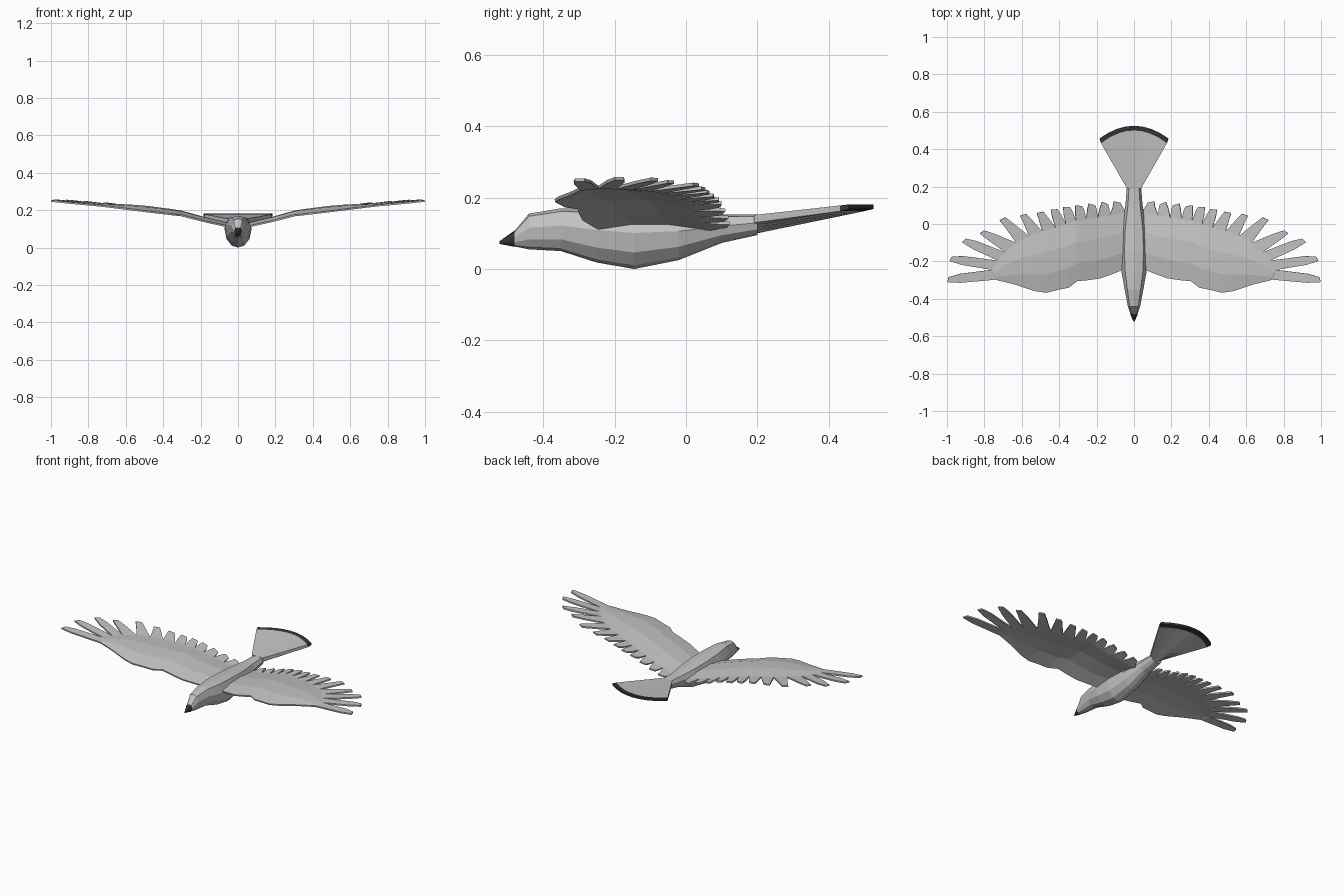
import bpy, bmesh, math

if "Cube" in bpy.data.objects:
    bpy.data.objects.remove(bpy.data.objects["Cube"])


def material(name, value):
    m = bpy.data.materials.new(name)
    m.diffuse_color = (value, value, value, 1)
    m.use_nodes = True
    m.node_tree.nodes["Principled BSDF"].inputs["Base Color"].default_value = m.diffuse_color
    return m


grey = material("feather_grey", 0.55)
dark = material("dark_tip", 0.035)


def make_object(name, verts, faces, mats):
    me = bpy.data.meshes.new(name)
    me.from_pydata(verts, [], faces)
    bm = bmesh.new()
    bm.from_mesh(me)
    bmesh.ops.remove_doubles(bm, verts=bm.verts, dist=0.0005)
    bmesh.ops.recalc_face_normals(bm, faces=bm.faces)
    bm.to_mesh(me)
    bm.free()
    for m in mats:
        me.materials.append(m)
    ob = bpy.data.objects.new(name, me)
    bpy.context.collection.objects.link(ob)
    return ob


# Faceted cross-section shared by the body and beak
HALF = [(0, 1), (.7, .85), (1, .2), (.85, -.45), (.45, -.88), (0, -1)]
SECTION = HALF + [(-x, z) for x, z in HALF[-2:0:-1]]


def loft(name, rings, mat):
    verts, faces, n = [], [], len(SECTION)
    for y, low, high, w in rings:
        mid, h = (low + high) / 2, (high - low) / 2
        verts += [(x * w, y, mid + z * h) for x, z in SECTION]
    for r in range(len(rings) - 1):
        for i in range(n):
            j = (i + 1) % n
            faces.append((r * n + i, r * n + j, (r + 1) * n + j, (r + 1) * n + i))
    faces += [tuple(range(n)), tuple(range(len(verts) - n, len(verts)))]
    return make_object(name, verts, faces, [mat])


# Body and beak: y, bottom, top, half width
loft("body", [(-.48, .063, .107, .02), (-.44, .055, .155, .033),
              (-.35, .05, .17, .05), (-.25, .018, .17, .068),
              (-.145, 0, .168, .073), (-.02, .025, .16, .066),
              (.1, .073, .152, .046), (.2, .095, .152, .038)], grey)
loft("beak", [(-.522, .07, .078, .003), (-.48, .062, .108, .021)], dark)

# Fan tail with a dark band along its curved end
verts, faces = [], []
COLS = 9
for row in range(3):
    for i in range(COLS):
        u = i / (COLS - 1) * 2 - 1
        end = .525 - .068 * u * u
        w, y, low, high = [(.038, .19, .098, .151), (.176, end - .025, .162, .178),
                           (.185, end, .168, .181)][row]
        low += (high - low) * .6 * abs(u) if row == 0 else 0
        verts += [(u * w, y, high), (u * w, y, low)]


def tail_id(r, c, side):
    return (r * COLS + c) * 2 + side


for r in range(2):
    for c in range(COLS - 1):
        for s in (0, 1):
            faces.append([tail_id(r, c, s), tail_id(r, c + 1, s),
                          tail_id(r + 1, c + 1, s), tail_id(r + 1, c, s)])
    for c in (0, COLS - 1):
        faces.append([tail_id(r, c, 0), tail_id(r + 1, c, 0),
                      tail_id(r + 1, c, 1), tail_id(r, c, 1)])
for r in (0, 2):
    for c in range(COLS - 1):
        faces.append([tail_id(r, c, 0), tail_id(r, c + 1, 0),
                      tail_id(r, c + 1, 1), tail_id(r, c, 1)])
tail = make_object("tail", verts, faces, [grey, dark])
for p in tail.data.polygons:
    x, y, z = p.center
    if y > .525 - .068 * (x / .18) ** 2 - .02:
        p.material_index = 1

# Wing plan: feather tips, gaps between feathers, and leading edge, from tip to root
TIPS = [(.99, -.297), (.975, -.187), (.905, -.09), (.81, -.045), (.70, .025),
        (.59, .045), (.50, .058), (.425, .073), (.36, .087), (.295, .093),
        (.225, .1), (.155, .107), (.09, .113)]
GAPS = [(.74, -.297), (.76, -.245), (.73, -.195), (.69, -.15), (.63, -.10),
        (.56, -.065), (.49, -.04), (.42, -.02), (.365, 0), (.31, .015),
        (.255, .025), (.195, .035), (.13, .045), (.04, .06)]
LEAD = [(.74, -.297), (.72, -.303), (.68, -.312), (.63, -.325), (.58, -.342),
        (.53, -.358), (.47, -.367), (.41, -.352), (.35, -.34), (.305, -.305),
        (.25, -.30), (.18, -.29), (.11, -.265), (.04, -.235)]
RISE = [(0, .1), (.07, .116), (.2, .145), (.3, .173), (.5, .2), (.7, .222), (1.01, .253)]


def height(x, y):
    for (a, za), (b, zb) in zip(RISE, RISE[1:]):
        if x <= b:
            break
    return za + (zb - za) * (x - a) / (b - a) + .05 * (y + .25) * min(1, x * 2)


def wing(name, side):
    verts, faces = [], []

    def face(points):
        start = len(verts)
        verts.extend((side * x, y, height(x, y) + lift) for x, y, lift in points)
        faces.append(list(range(start, len(verts))))

    def column(i):
        (ax, ay), (bx, by) = LEAD[i], GAPS[i]
        camber = .06 * math.hypot(bx - ax, by - ay)
        return [(ax + (bx - ax) * t, ay + (by - ay) * t, k * camber)
                for t, k in ((0, 0), (.3, .8), (.65, .8), (1, 0))]

    for i, (tx, ty) in enumerate(TIPS):
        # Inner wing panel
        a, b = column(i), column(i + 1)
        for k in range(3):
            face([a[k], b[k], b[k + 1], a[k + 1]])
        # Feather: straight shaft, then a blunt tapered end
        (px, py), (qx, qy) = GAPS[i], GAPS[i + 1]
        dx, dy = tx - (px + qx) / 2, ty - (py + qy) / 2
        length = math.hypot(dx, dy)
        dx, dy = dx / length, dy / length
        w = .024 if i < 6 else .025
        end = .013 if i < 4 else .017
        back = min(.06, length * .35)
        s1 = (tx - dx * back + dy * w, ty - dy * back - dx * w, 0)
        s2 = (tx - dx * back - dy * w, ty - dy * back + dx * w, 0)
        t1 = (tx + dx * .01 + dy * end, ty + dy * .01 - dx * end, 0)
        t2 = (tx - dy * end, ty + dx * end, 0)
        face([(px, py, 0), (qx, qy, 0), s2, s1])
        face([s1, s2, t2, t1])
    ob = make_object(name, verts, faces, [grey])
    mod = ob.modifiers.new("thickness", 'SOLIDIFY')
    mod.thickness = .009
    mod.offset = 0
    return ob


wing("right_wing", 1)
wing("left_wing", -1)
